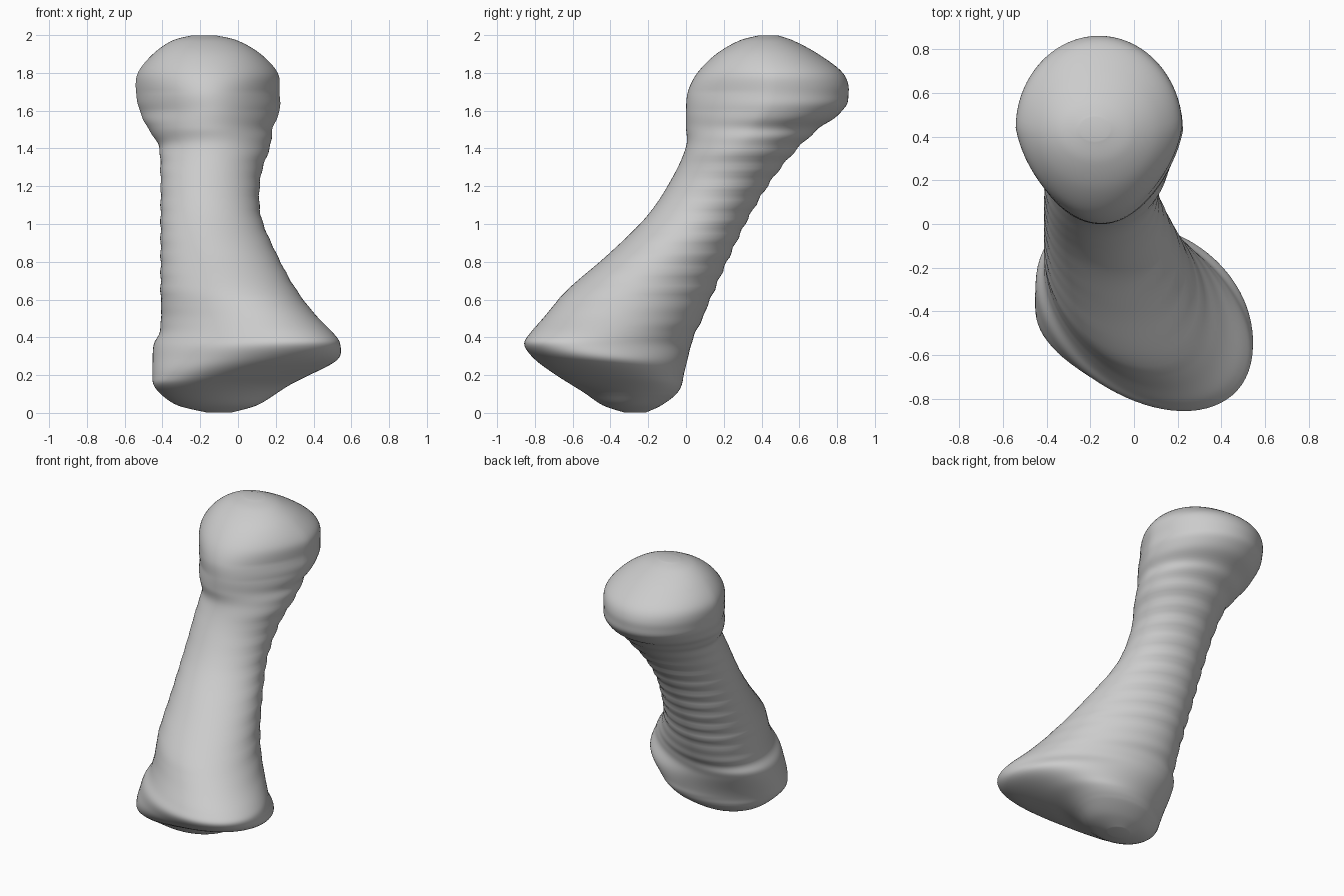
import bpy
import bmesh
import math

SIDES = 72
STEPS = 8

cube = bpy.data.objects.get("Cube")
if cube:
    bpy.data.objects.remove(cube, do_unlink=True)

# Cross-sections: height, left/right limits in x, front/back limits in y, skew
sections = [
    (0.003, -0.17, -0.03, -0.33, -0.21, 0),
    (0.04, -0.32, 0.10, -0.44, -0.13, 0.12),
    (0.1, -0.41, 0.2, -0.53, -0.05, 0.22),
    (0.15, -0.45, 0.28, -0.61, -0.02, 0.23),
    (0.2, -0.455, 0.38, -0.69, -0.01, 0.06),
    (0.28, -0.455, 0.53, -0.80, 0.01, -0.2),
    (0.36, -0.45, 0.545, -0.86, 0.03, -0.36),
    (0.42, -0.42, 0.51, -0.83, 0.05, -0.38),
    (0.5, -0.41, 0.43, -0.76, 0.09, -0.36),
    (0.65, -0.41, 0.31, -0.63, 0.15, -0.28),
    (0.85, -0.41, 0.2, -0.4, 0.24, -0.17),
    (1.05, -0.41, 0.12, -0.2, 0.34, -0.02),
    (1.25, -0.41, 0.12, -0.07, 0.465, 0.06),
    (1.41, -0.42, 0.17, 0, 0.6, 0.04),
    (1.51, -0.48, 0.185, 0, 0.71, 0.02),
    (1.6, -0.52, 0.22, 0, 0.83, 0),
    (1.7, -0.54, 0.22, 0.01, 0.862, 0),
    (1.8, -0.53, 0.21, 0.06, 0.83, 0),
    (1.9, -0.45, 0.12, 0.16, 0.7, 0),
    (1.97, -0.35, 0.0, 0.28, 0.57, 0),
    (1.997, -0.25, -0.11, 0.38, 0.49, 0),
]


def spline(a, b, c, d, t):
    """Smooth value between b and c."""
    return b + 0.5 * t * (c - a + t * (2 * a - 5 * b + 4 * c - d + t * (3 * (b - c) + d - a)))


def smooth_sections(rows):
    """Fill in the cross-sections between the key ones."""
    last = len(rows) - 1
    for i in range(last):
        near = [rows[max(0, min(last, i + k))] for k in (-1, 0, 1, 2)]
        for s in range(STEPS):
            yield [spline(*values, s / STEPS) for values in zip(*near)]
    yield rows[last]


def fade(z, low, high):
    """One between two heights, falling to zero at them."""
    return max(0, min(1, (z - low) * 4, (high - z) * 4))


def ring_points(z, x0, x1, y0, y1, skew):
    """Skewed oval with fine growth ridges on the shaft and a head narrowed in front."""
    lean = math.asin(skew)
    ridge_size = 0.005 * fade(z, 0.3, 1.75) * math.sin(math.tau * z / 0.09)
    pinch = 0.22 * fade(z, 1.35, 1.95)
    for i in range(SIDES):
        angle = math.tau * i / SIDES
        u, v = math.cos(angle), math.sin(angle + lean)
        ridge = ridge_size * (0.5 + 0.5 * v)
        u *= 1 - pinch * max(0, -v)
        x = (x0 + x1) / 2 + u * ((x1 - x0) / 2 + ridge)
        y = (y0 + y1) / 2 + v * ((y1 - y0) / 2 + ridge)
        yield x, y, z


# Bone material
bone_grey = bpy.data.materials.new("bone grey")
bone_grey.use_nodes = True
colour = (0.6, 0.6, 0.6, 1)
bone_grey.diffuse_color = colour
shader = next(n for n in bone_grey.node_tree.nodes if n.type == "BSDF_PRINCIPLED")
shader.inputs["Base Color"].default_value = colour

# Bone: flared base, leaning shaft and rounded head in one skin
bm = bmesh.new()
rings = [[bm.verts.new(p) for p in ring_points(*row)] for row in smooth_sections(sections)]
for low, high in zip(rings, rings[1:]):
    for i in range(SIDES):
        j = (i + 1) % SIDES
        bm.faces.new((low[i], low[j], high[j], high[i]))
bm.faces.new(rings[0][::-1])
bm.faces.new(rings[-1])
bmesh.ops.recalc_face_normals(bm, faces=bm.faces)

# Soften the rim of the base
for _ in range(6):
    bmesh.ops.smooth_vert(
        bm, verts=[v for v in bm.verts if 0.1 < v.co.z < 0.6], factor=0.5,
        use_axis_x=True, use_axis_y=True, use_axis_z=True)

mesh = bpy.data.meshes.new("bone")
bm.to_mesh(mesh)
bm.free()
mesh.materials.append(bone_grey)
bone = bpy.data.objects.new("bone", mesh)
bpy.context.collection.objects.link(bone)

# Smooth shading
bpy.ops.object.select_all(action="DESELECT")
bone.select_set(True)
bpy.context.view_layer.objects.active = bone
bpy.ops.object.shade_smooth_by_angle(angle=math.radians(60))
